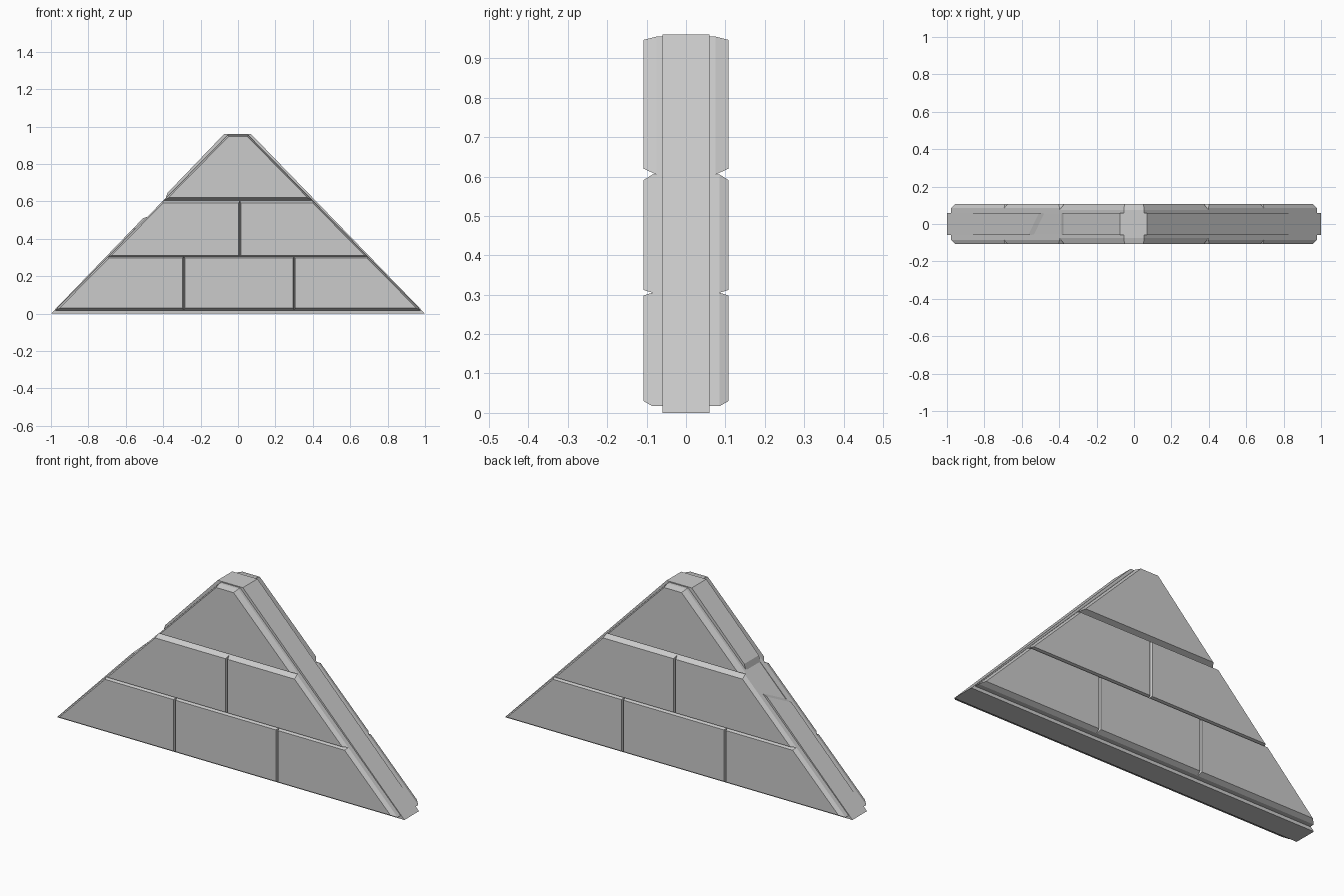
import bpy, bmesh
from mathutils import Vector

if "Cube" in bpy.data.objects:
    bpy.data.objects.remove(bpy.data.objects["Cube"])


def loft(name, rings):
    """Closed solid through matching rings of points."""
    bm = bmesh.new()
    loops = [[bm.verts.new(p) for p in r] for r in rings]
    n = len(loops[0])
    for a, b in zip(loops, loops[1:]):
        for i in range(n):
            j = (i + 1) % n
            bm.faces.new((a[i], a[j], b[j], b[i]))
    bm.faces.new(loops[0])
    bm.faces.new(loops[-1])
    bmesh.ops.recalc_face_normals(bm, faces=bm.faces)
    me = bpy.data.meshes.new(name)
    bm.to_mesh(me)
    bm.free()
    ob = bpy.data.objects.new(name, me)
    bpy.context.collection.objects.link(ob)
    return ob


def half_width(z):
    """Half width of the brick layer at height z."""
    return 0.995 - 0.985 * z


# Central slab, with a shallow slanted chip in its left slope
def slab_ring(y, chip_low):
    def left(z, d):
        return (-1 + 0.965 * z + d, y, z - d)
    return [(-1, y, 0), (1, y, 0), (0.07, y, 0.96), (-0.075, y, 0.96),
            left(0.645, 0), left(0.625, 0.01), left(chip_low + 0.02, 0.01), left(chip_low, 0)]


loft("core_slab", [slab_ring(-0.06, 0.45), slab_ring(0.06, 0.51)])


# Bricks: (bottom, top, joints, bevel at joint depth, vertical start of bevel)
courses = [
    (0.017, 0.305, [-0.29, 0.30], 0.013, 0.007),
    (0.305, 0.605, [0.01], 0.007, 0.014),
    (0.605, 0.955, [], 0.015, 0.008),
]
for side, turn in (("front", 1), ("back", -1)):
    for row, (z0, z1, joints, b0, b1) in enumerate(courses):
        cuts = [None] + joints + [None]
        for k in range(len(cuts) - 1):
            def ring(y, t):
                za, zb = z0 + b0 * t, z1 - b1 * t
                s, j = 0.012 * t, 0.006 * t

                def x_at(cut, sign, z):
                    if cut is None:
                        return sign * (half_width(z) - s)
                    return cut - sign * j
                pts = [(x_at(cuts[k], -1, za), za), (x_at(cuts[k + 1], 1, za), za),
                       (x_at(cuts[k + 1], 1, zb), zb), (x_at(cuts[k], -1, zb), zb)]
                return [(x * turn, y * turn, z) for x, z in pts]
            depth = 0.075 if row == 2 else 0.085
            loft(f"{side}_brick_{row + 1}_{k + 1}",
                 [ring(-0.055, 0), ring(-depth, 0), ring(-0.108, 1)])
